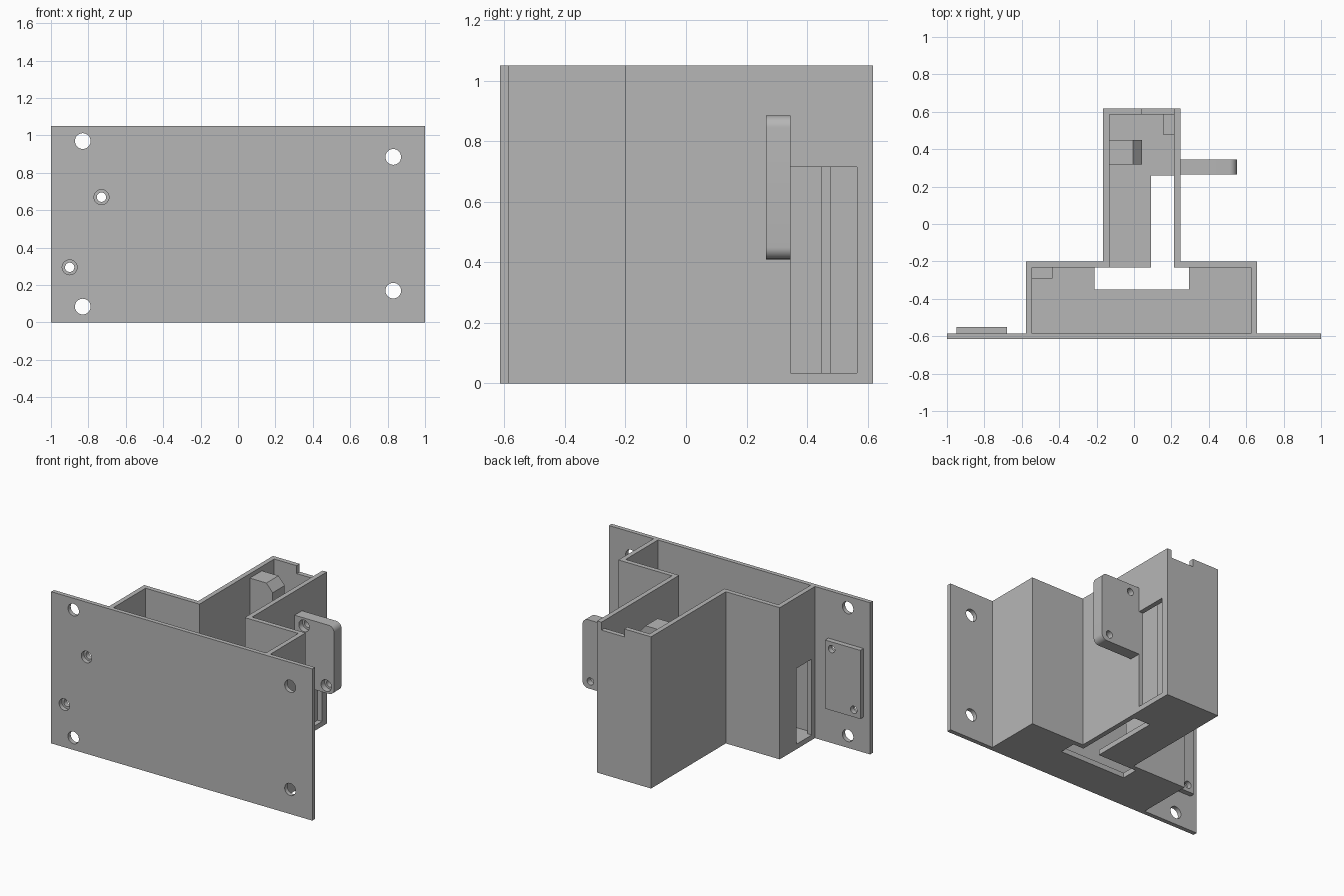
import bpy, bmesh, math
from mathutils import Vector

if "Cube" in bpy.data.objects:
    bpy.data.objects.remove(bpy.data.objects["Cube"], do_unlink=True)

grey = bpy.data.materials.new("plain grey")
grey.use_nodes = True
grey.diffuse_color = (0.47, 0.47, 0.47, 1)
grey.node_tree.nodes["Principled BSDF"].inputs["Base Color"].default_value = (0.47, 0.47, 0.47, 1)


def prism(name, points, axis, low, high):
    """Extrude a flat outline along z (points are x, y) or y (points are x, z)."""
    def place(p, d):
        return Vector((p[0], p[1], d)) if axis == "z" else Vector((p[0], d, p[1]))
    bm = bmesh.new()
    face = bm.faces.new([bm.verts.new(place(p, low)) for p in points])
    grown = bmesh.ops.extrude_face_region(bm, geom=[face])["geom"]
    verts = [g for g in grown if isinstance(g, bmesh.types.BMVert)]
    shift = place((0, 0), high - low)
    bmesh.ops.translate(bm, verts=verts, vec=shift)
    bmesh.ops.recalc_face_normals(bm, faces=bm.faces)
    mesh = bpy.data.meshes.new(name)
    bm.to_mesh(mesh)
    bm.free()
    mesh.materials.append(grey)
    obj = bpy.data.objects.new(name, mesh)
    bpy.context.collection.objects.link(obj)
    return obj


def box(name, x0, x1, y0, y1, z0, z1):
    return prism(name, [(x0, y0), (x1, y0), (x1, y1), (x0, y1)], "z", z0, z1)


def drill(x, z, r, y0, y1):
    ring = [(x + r * math.cos(a * math.tau / 32), z + r * math.sin(a * math.tau / 32))
            for a in range(32)]
    return prism("drill", ring, "y", y0, y1)


def cut(obj, cutters):
    for c in cutters:
        c.hide_render = True
        mod = obj.modifiers.new("cut", "BOOLEAN")
        mod.operation, mod.solver, mod.object = "DIFFERENCE", "EXACT", c
        bpy.context.view_layer.objects.active = obj
        bpy.ops.object.modifier_apply(modifier=mod.name)
        bpy.data.objects.remove(c, do_unlink=True)


def smooth(obj):
    bpy.ops.object.select_all(action="DESELECT")
    obj.select_set(True)
    bpy.context.view_layer.objects.active = obj
    bpy.ops.object.shade_smooth_by_angle(angle=math.radians(30))


FRONT, BACK, HEIGHT, FLOOR, WALL = -0.615, -0.585, 1.05, 0.035, 0.033

# Front plate with corner holes and two counterbored screw holes
screws = [(-0.73, 0.67), (-0.90, 0.295)]
plate = box("front_plate", -1, 1, FRONT, BACK, 0, HEIGHT)
cut(plate, [drill(x, z, 0.042, -0.7, -0.5) for x, z in
            [(-0.83, 0.97), (-0.83, 0.085), (0.83, 0.885), (0.83, 0.17)]])
cut(plate, [drill(x, z, 0.04, -0.7, -0.5) for x, z in screws])

# Raised screw pad behind the plate
pad = box("screw_pad", -0.95, -0.68, BACK, -0.55, 0.245, 0.72)
cut(pad, [drill(x, z, 0.025, -0.7, -0.5) for x, z in screws])


# T-shaped housing: outer outline hollowed by an inset outline
def outline(inset, front):
    i = inset
    return [(-0.578 + i, front), (0.658 - i, front), (0.658 - i, -0.2 - i), (0.248 - i, -0.2 - i),
            (0.248 - i, 0.618 - i), (-0.165 + i, 0.618 - i), (-0.165 + i, -0.2 - i),
            (-0.578 + i, -0.2 - i)]


housing = prism("housing", outline(0, BACK), "z", 0, HEIGHT)
cut(housing, [
    prism("hollow", outline(WALL, -0.7), "z", FLOOR, 1.2),
    # floor opening, in a T
    prism("floor_opening", [(-0.21, -0.35), (0.295, -0.35), (0.295, -0.233), (0.215, -0.233),
                            (0.215, 0.26), (0.09, 0.26), (0.09, -0.233), (-0.21, -0.233)],
          "z", -0.1, 0.1),
    # window in each side wall and a notch in the rear wall
    box("tower_window", 0.2, 0.3, 0.345, 0.565, FLOOR, 0.715),
    box("side_window", -0.65, -0.5, -0.55, -0.385, FLOOR, 0.56),
    box("rear_notch", 0.04, 0.215, 0.57, 0.7, 0.995, 1.2),
])

# Chamfered rib and the two inner corner posts
prism("inner_rib", [(-0.132, FLOOR), (0.043, FLOOR), (0.043, 0.965), (-0.005, 1.02),
                    (-0.132, 1.02)], "y", 0.318, 0.45)
box("tower_post", 0.155, 0.215, 0.478, 0.585, FLOOR, 0.715)
box("side_post", -0.545, -0.435, -0.292, -0.233, FLOOR, 0.56)

# Side bracket with rounded outer corners and two counterbored holes
x0, x1, z0, z1, r = 0.248, 0.55, 0.41, 0.885, 0.04
corners = [(x0, z1), (x0, z0)]
for cz, start in ((z0 + r, -90), (z1 - r, 0)):
    for k in range(9):
        a = math.radians(start + k * 90 / 8)
        corners.append((x1 - r + r * math.cos(a), cz + r * math.sin(a)))
bracket = prism("side_bracket", corners, "y", 0.265, 0.346)
for x, z in [(0.32, 0.83), (0.49, 0.462)]:
    cut(bracket, [drill(x, z, 0.025, 0.2, 0.4), drill(x, z, 0.04, 0.2, 0.305)])

for obj in (plate, pad, bracket):
    smooth(obj)
